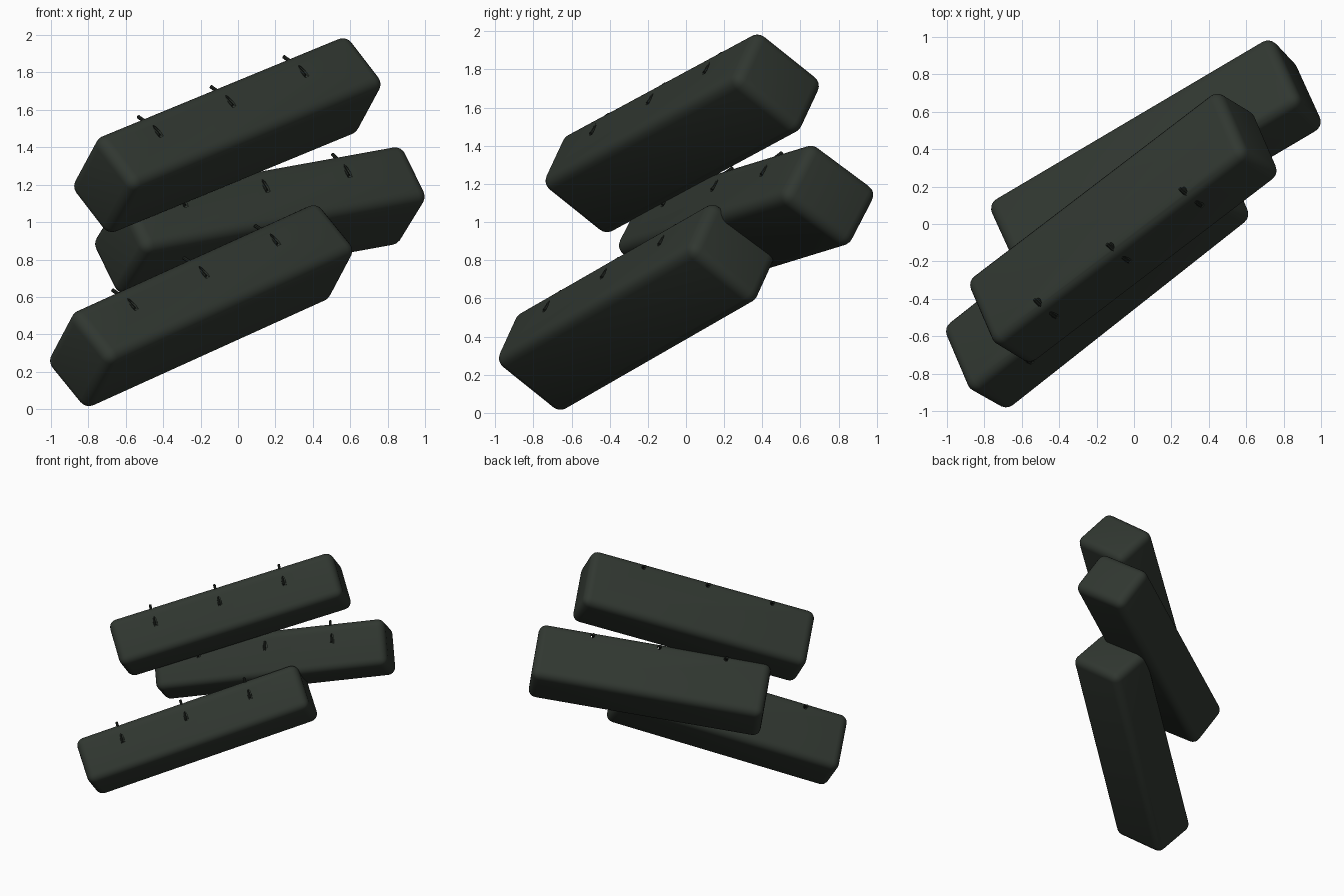
import bpy
from mathutils import Vector, Matrix

if "Cube" in bpy.data.objects:
    bpy.data.objects.remove(bpy.data.objects["Cube"], do_unlink=True)

LENGTH, DEPTH, HEIGHT, ROUND = 1.79, 0.475, 0.37, 0.06
MARKS = (-0.545, -0.03, 0.485)


def make_material(name, color):
    mat = bpy.data.materials.new(name)
    mat.use_nodes = True
    mat.diffuse_color = color
    mat.node_tree.nodes["Principled BSDF"].inputs["Base Color"].default_value = color
    return mat


green = make_material("dark green", (0.03, 0.038, 0.03, 1))
black = make_material("dark slot", (0.014, 0.018, 0.014, 1))


def activate(obj):
    bpy.ops.object.select_all(action="DESELECT")
    obj.select_set(True)
    bpy.context.view_layer.objects.active = obj


def arc_tube(name, points, radius, matrix):
    """Thin tube along a short arc, turned into a mesh."""
    curve = bpy.data.curves.new(name, "CURVE")
    curve.dimensions = "3D"
    curve.bevel_depth = radius
    curve.bevel_resolution = 2
    curve.use_fill_caps = True
    spline = curve.splines.new("BEZIER")
    spline.bezier_points.add(len(points) - 1)
    for bp, co in zip(spline.bezier_points, points):
        bp.co = co
        bp.handle_left_type = bp.handle_right_type = "AUTO"
    spline.resolution_u = 6
    obj = bpy.data.objects.new(name, curve)
    bpy.context.collection.objects.link(obj)
    obj.matrix_world = matrix
    activate(obj)
    bpy.ops.object.convert(target="MESH")
    return bpy.context.object


def make_bar(name, center, axis, across):
    # Local frame: x along the bar, y across it, z out of its broad upper face
    x = Vector(axis).normalized()
    y = Vector(across)
    y = (y - x * y.dot(x)).normalized()
    z = x.cross(y)
    matrix = Matrix.Translation(center) @ Matrix((x, y, z)).transposed().to_4x4()

    # Rounded block
    bpy.ops.mesh.primitive_cube_add(size=1)
    bar = bpy.context.object
    bar.name = name
    bar.data.transform(Matrix.Diagonal((LENGTH, DEPTH, HEIGHT, 1)))
    bar.matrix_world = matrix
    bar.data.materials.append(green)
    bevel = bar.modifiers.new("rounding", "BEVEL")
    bevel.width = ROUND
    bevel.segments = 5

    # Notches over the upper front edge, each holding a thin curved pin
    for i, s in enumerate(MARKS):
        cutter = arc_tube(name + "_notch_cutter",
                          [(s, -0.17, 0.23), (s, -0.21, 0.14), (s, -0.245, 0.03)], 0.016, matrix)
        cut = bar.modifiers.new("notch", "BOOLEAN")
        cut.operation = "DIFFERENCE"
        cut.object = cutter
        activate(bar)
        for mod in [m.name for m in bar.modifiers]:
            bpy.ops.object.modifier_apply(modifier=mod)
        bpy.data.objects.remove(cutter, do_unlink=True)
        pin = arc_tube(f"{name}_pin_{i + 1}",
                       [(s - 0.006, -0.19, 0.212), (s - 0.006, -0.222, 0.13), (s - 0.006, -0.235, 0.04)],
                       0.01, matrix)
        pin.data.materials.clear()
        pin.data.materials.append(black)
        activate(pin)
        bpy.ops.object.shade_smooth_by_angle()
    activate(bar)
    bpy.ops.object.shade_smooth_by_angle()


make_bar("top_bar", (-0.057, -0.02, 1.465), (1.31, 1.0, 0.54), (-0.15, 0.33, -0.27))
make_bar("middle_bar", (0.117, 0.315, 1.01), (1.49, 0.88, 0.27), (-0.15, 0.34, -0.25))
make_bar("bottom_bar", (-0.197, -0.26, 0.553), (1.28, 1.01, 0.58), (-0.14, 0.32, -0.26))
